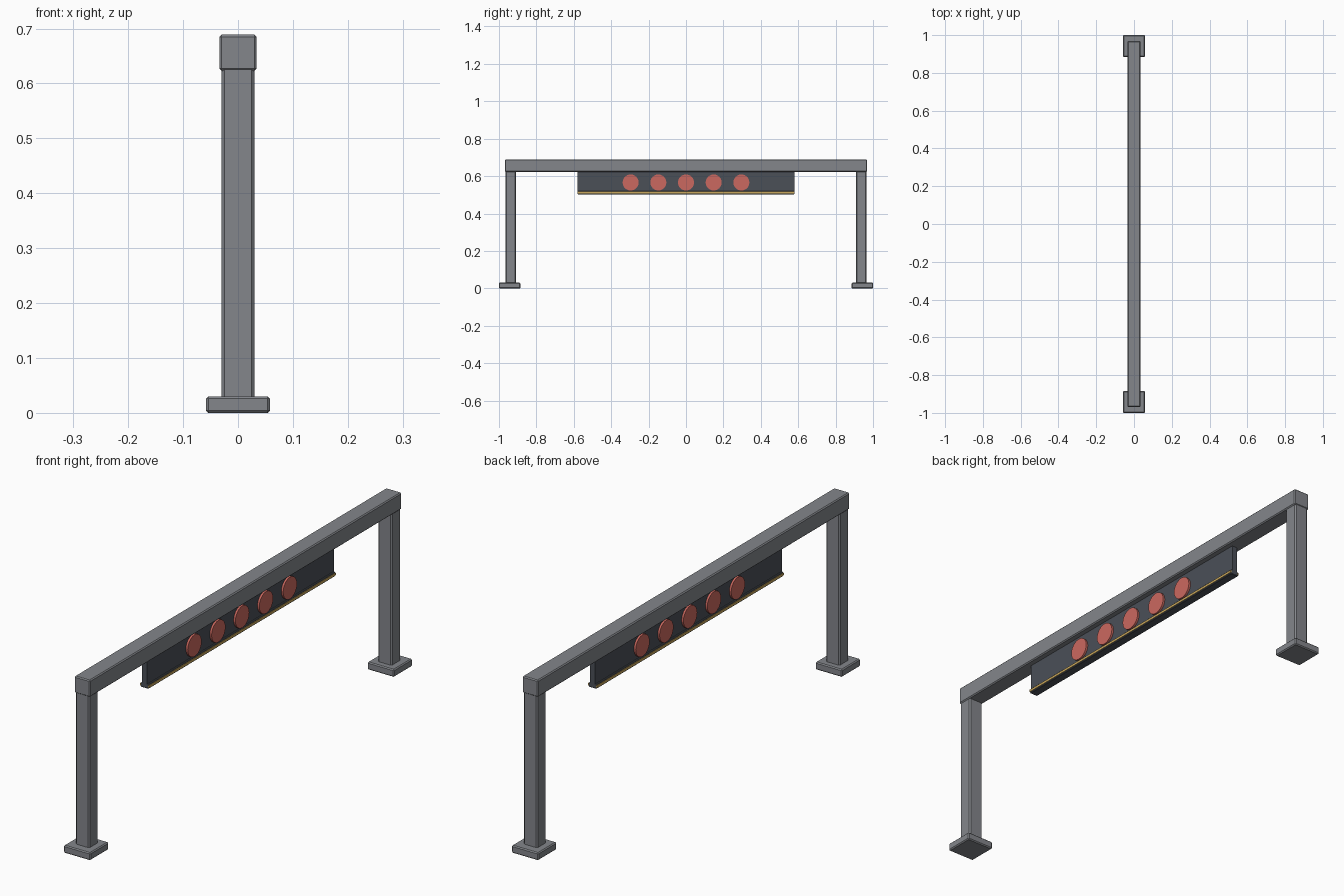
import bpy, math

if "Cube" in bpy.data.objects:
    bpy.data.objects.remove(bpy.data.objects["Cube"])


def mat(name, rgb):
    m = bpy.data.materials.new(name)
    m.diffuse_color = (*rgb, 1)
    m.use_nodes = True
    m.node_tree.nodes["Principled BSDF"].inputs["Base Color"].default_value = m.diffuse_color
    return m


STEEL = mat("grey_steel", (0.23, 0.24, 0.26))
DARK = mat("dark_panel", (0.07, 0.08, 0.097))
RED = mat("red_lamp", (0.60, 0.14, 0.115))
GOLD = mat("gold_trim", (0.60, 0.40, 0.11))


def box(name, x, y, z, material, bevel=0.0):
    """Box from (min, max) ranges, with an optional small chamfer."""
    bpy.ops.mesh.primitive_cube_add(
        size=1, location=[(r[0] + r[1]) / 2 for r in (x, y, z)])
    o = bpy.context.object
    o.name = name
    o.scale = [r[1] - r[0] for r in (x, y, z)]
    bpy.ops.object.transform_apply(location=False, rotation=False, scale=True)
    o.data.materials.append(material)
    if bevel:
        b = o.modifiers.new("chamfer", 'BEVEL')
        b.width = bevel
        b.segments = 1
    return o


# Feet and posts at both ends
for s, side in ((-1, "front"), (1, "back")):
    box(side + "_foot", (-0.058, 0.058), sorted((s * 0.885, s * 1.0)),
        (0, 0.03), STEEL, 0.004)
    box(side + "_post", (-0.03, 0.03), sorted((s * 0.91, s * 0.966)),
        (0.025, 0.63), STEEL, 0.005)

# Top beam
box("top_beam", (-0.034, 0.034), (-0.968, 0.968), (0.623, 0.689), STEEL, 0.004)

# Hanging panel with a wider bottom lip
box("hanging_panel", (-0.011, 0.011), (-0.58, 0.58), (0.505, 0.625), DARK)
box("panel_lip", (-0.017, 0.017), (-0.58, 0.58), (0.503, 0.521), DARK, 0.002)

# Gold trim and round lamps on both faces
for s, side in ((-1, "left"), (1, "right")):
    box(side + "_trim", sorted((s * 0.016, s * 0.019)), (-0.58, 0.58),
        (0.508, 0.517), GOLD)
    for i in range(5):
        bpy.ops.mesh.primitive_cylinder_add(
            vertices=24, radius=0.043, depth=0.010,
            location=(s * 0.014, (i - 2) * 0.148, 0.566),
            rotation=(0, math.pi / 2, 0))
        o = bpy.context.object
        o.name = f"{side}_lamp_{i + 1}"
        o.data.materials.append(RED)
        bpy.ops.object.shade_smooth_by_angle(angle=math.radians(30))
